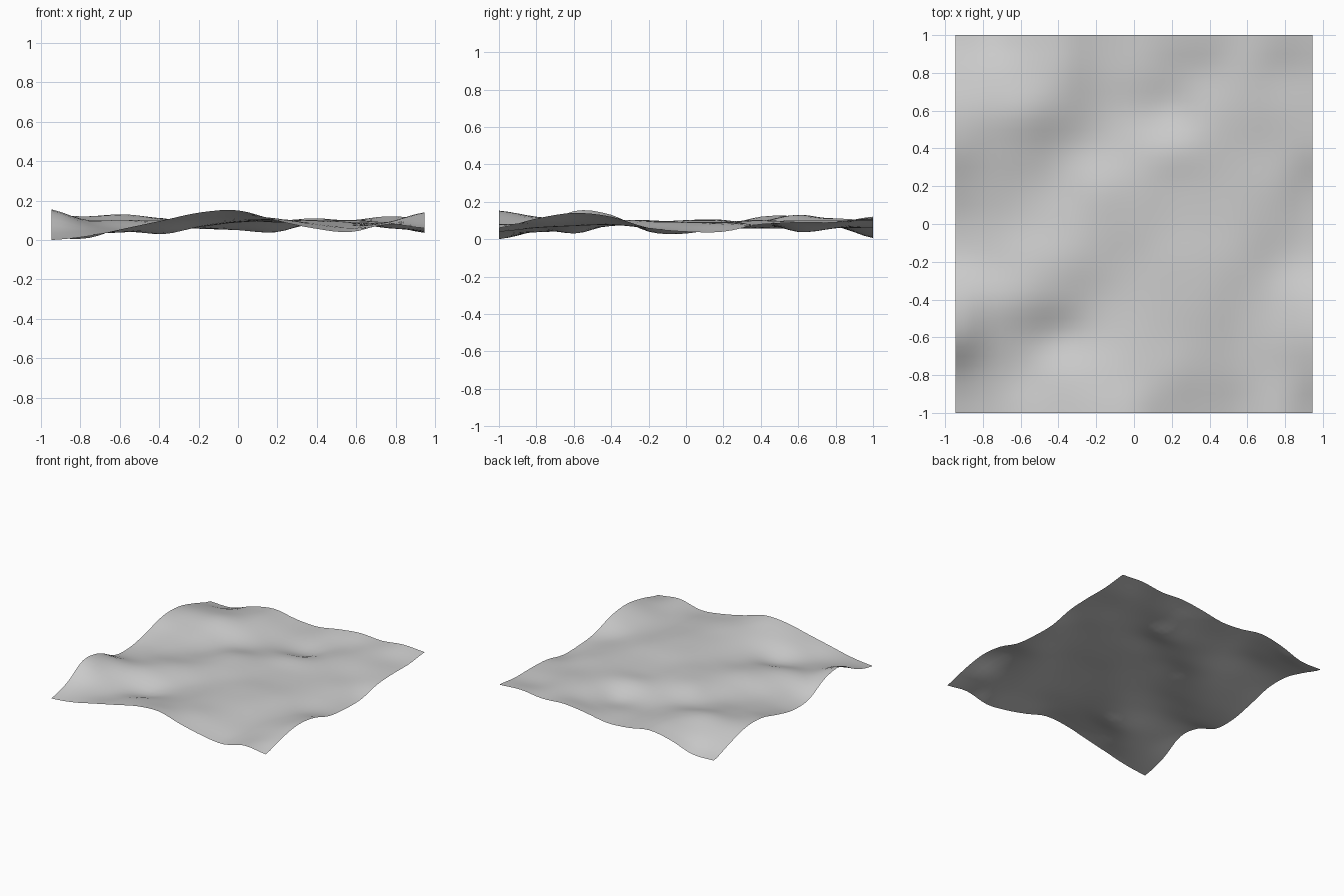
import bpy
import bmesh

cube = bpy.data.objects.get("Cube")
if cube:
    bpy.data.objects.remove(cube, do_unlink=True)

WIDTH, DEPTH = 1.89, 2.0
SEGMENTS = 40

# Coarse relief in hundredths of a unit: front row first, each row runs from -x to +x
RELIEF = [
    [0, 2, 6, 10, 14, 15, 10, 6, 4, 8, 6],
    [5, 4, 4, 8, 11, 12, 11, 8, 6, 8, 11],
    [15, 8, 5, 3, 7, 10, 10, 9, 7, 9, 14],
    [13, 10, 10, 8, 7, 9, 10, 10, 8, 8, 12],
    [4, 6, 9, 10, 9, 9, 10, 10, 9, 6, 6],
    [3, 5, 6, 8, 10, 10, 9, 9, 9, 7, 4],
    [7, 7, 6, 6, 10, 10, 9, 9, 9, 8, 4],
    [12, 10, 9, 6, 6, 8, 10, 10, 9, 8, 8],
    [12, 12, 13, 10, 6, 5, 4, 9, 10, 9, 9],
    [7, 8, 10, 11, 7, 6, 6, 8, 10, 9, 9],
    [1, 1, 7, 10, 7, 6, 9, 11, 10, 12, 11],
]


def smooth_sample(values, t):
    """Catmull-Rom interpolation of evenly spaced values, t from 0 to 1."""
    last = len(values) - 1
    position = t * last
    index = min(int(position), last - 1)
    f = position - index
    before = values[max(index - 1, 0)]
    start, end = values[index], values[index + 1]
    after = values[min(index + 2, last)]
    slope_in, slope_out = (end - before) / 2, (after - start) / 2
    bend = 3 * (end - start) - 2 * slope_in - slope_out
    twist = 2 * (start - end) + slope_in + slope_out
    return start + f * (slope_in + f * (bend + f * twist))


def relief_height(u, v):
    """Height of the ground at fractions u across and v from front to back."""
    column = [smooth_sample(row, u) for row in RELIEF]
    return max(smooth_sample(column, v), 0) / 100


def make_material(name, colour):
    material = bpy.data.materials.new(name)
    material.use_nodes = True
    material.diffuse_color = colour
    shader = material.node_tree.nodes["Principled BSDF"]
    shader.inputs["Base Color"].default_value = colour
    shader.inputs["Roughness"].default_value = 0.8
    return material


# Rolling ground: a single open sheet raised by the relief
bm = bmesh.new()
bmesh.ops.create_grid(bm, x_segments=SEGMENTS, y_segments=SEGMENTS, size=1)
for vert in bm.verts:
    u, v = (vert.co.x + 1) / 2, (vert.co.y + 1) / 2
    vert.co = ((u - 0.5) * WIDTH, (v - 0.5) * DEPTH, relief_height(u, v))
for face in bm.faces:
    face.smooth = True

mesh = bpy.data.meshes.new("rolling_ground")
bm.to_mesh(mesh)
bm.free()
mesh.materials.append(make_material("light grey", (0.6, 0.6, 0.6, 1)))

ground = bpy.data.objects.new("rolling_ground", mesh)
bpy.context.collection.objects.link(ground)
